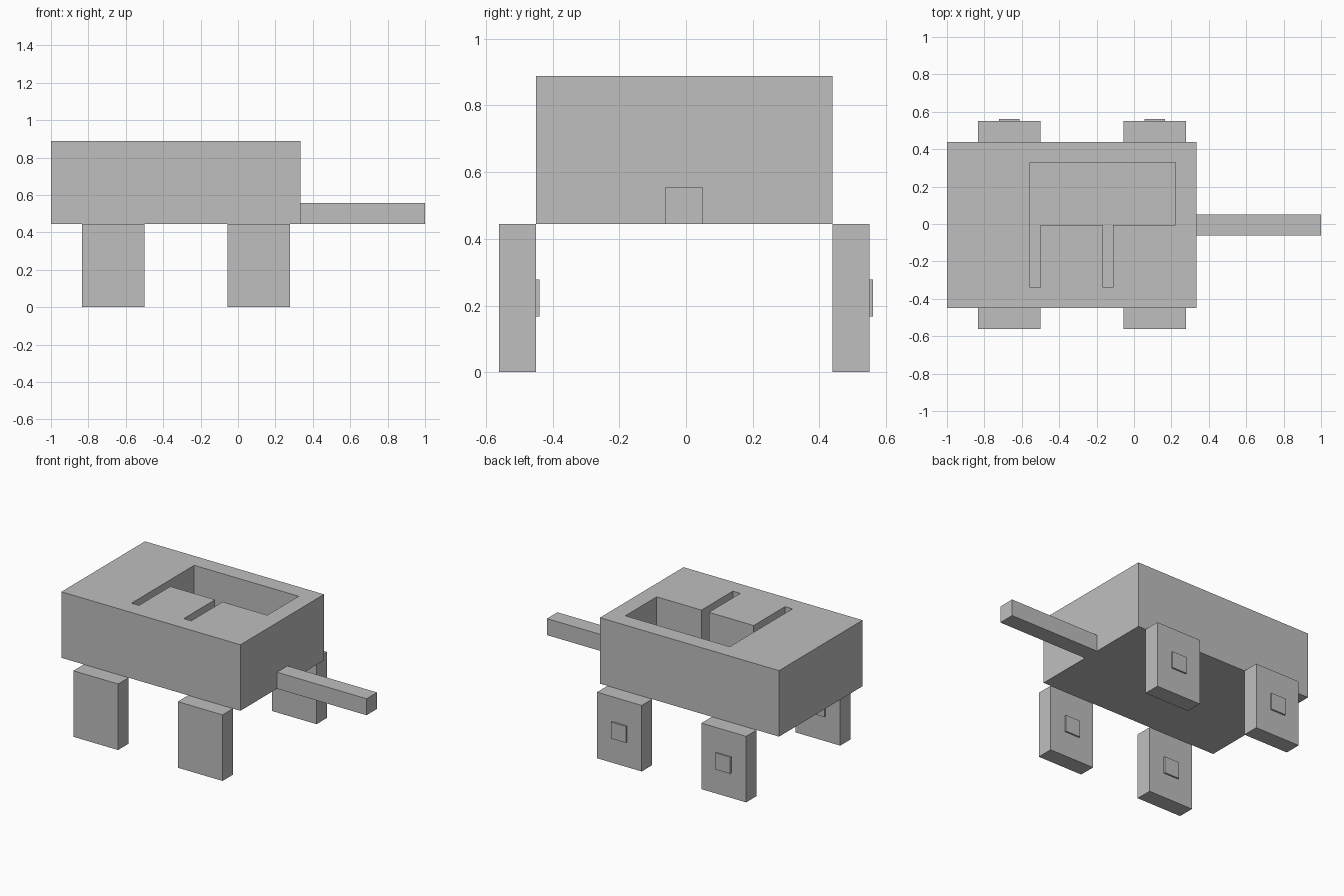
import bpy
import bmesh
from mathutils import Vector

cube = bpy.data.objects.get("Cube")
if cube:
    bpy.data.objects.remove(cube, do_unlink=True)

U = 2 / 36          # modelling unit: the whole length is 36 units
SHIFT = -U / 10     # offset that centres the depth

grey = bpy.data.materials.new("plain grey")
grey.use_nodes = True
grey.diffuse_color = (0.52, 0.52, 0.52, 1)
grey.node_tree.nodes["Principled BSDF"].inputs["Base Color"].default_value = grey.diffuse_color


def to_object(name, bm):
    """Turn unit-space geometry into a placed object."""
    for v in bm.verts:
        v.co = v.co * U + Vector((0, SHIFT, 0))
    bmesh.ops.recalc_face_normals(bm, faces=bm.faces)
    mesh = bpy.data.meshes.new(name)
    bm.to_mesh(mesh)
    bm.free()
    mesh.materials.append(grey)
    obj = bpy.data.objects.new(name, mesh)
    bpy.context.collection.objects.link(obj)
    return obj


def prism(name, outline, z0, z1):
    """Extrude a plan outline from z0 to z1."""
    bm = bmesh.new()
    face = bm.faces.new([bm.verts.new((x, y, z0)) for x, y in outline])
    top = bmesh.ops.extrude_face_region(bm, geom=[face])["geom"]
    for v in top:
        if isinstance(v, bmesh.types.BMVert):
            v.co.z = z1
    return to_object(name, bm)


def box(name, x0, x1, y0, y1, z0, z1):
    return prism(name, [(x0, y0), (x1, y0), (x1, y1), (x0, y1)], z0, z1)


# Body block with a recess: a wide rear bay and two narrow slots running forward
body = box("body", -18, 6, -8, 8, 8, 16)
recess_outline = [(-10, 6), (4, 6), (4, 0), (-2, 0), (-2, -6),
                  (-3, -6), (-3, 0), (-9, 0), (-9, -6), (-10, -6)]
cutter = prism("recess_cutter", recess_outline, 10, 18)
cutter.hide_render = True
cut = body.modifiers.new("recess", "BOOLEAN")
cut.operation = "DIFFERENCE"
cut.solver = "EXACT"
cut.object = cutter
bpy.context.view_layer.objects.active = body
bpy.ops.object.modifier_apply(modifier=cut.name)
bpy.data.objects.remove(cutter, do_unlink=True)

# Bar sticking out of the side
box("side_bar", 6, 18, -1, 1, 8, 10)

# Four slab legs, each with a small square plate on its rear face
for side, x in (("right", -15), ("left", -1)):
    for end, y in (("front", -10), ("back", 8)):
        box(f"{end}_{side}_leg", x, x + 6, y, y + 2, 0, 8)
        box(f"{end}_{side}_leg_plate", x + 2, x + 4, y + 2, y + 2.2, 3, 5)
